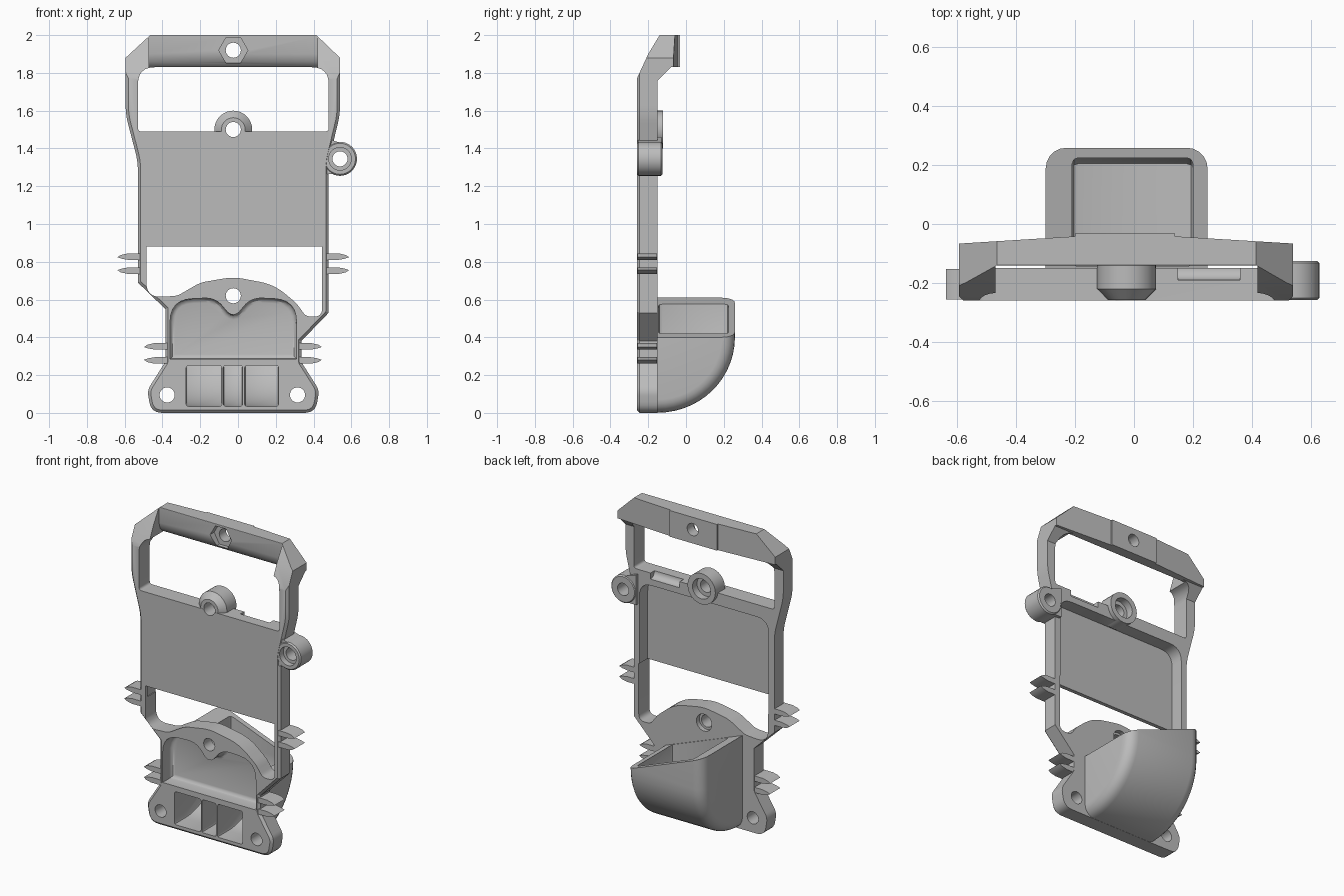
import bpy, bmesh, math
from mathutils import Vector

if "Cube" in bpy.data.objects:
    bpy.data.objects.remove(bpy.data.objects["Cube"])

grey = bpy.data.materials.new("plain grey")
grey.use_nodes = True
grey.diffuse_color = (0.5, 0.5, 0.5, 1)
grey.node_tree.nodes["Principled BSDF"].inputs["Base Color"].default_value = (0.5, 0.5, 0.5, 1)

CX = -0.025                 # centre line of the frame
FRONT, BACK = -0.26, -0.15  # faces of the flat frame


def fillet(corners, steps=6):
    """Round each (u, v, radius) corner of a closed outline."""
    out = []
    for i, (u, v, r) in enumerate(corners):
        p = Vector((u, v))
        if r == 0:
            out.append((u, v))
            continue
        a = Vector(corners[i - 1][:2]) - p
        b = Vector(corners[(i + 1) % len(corners)][:2]) - p
        reach = min(r / math.tan(a.angle(b) / 2), a.length * 0.49, b.length * 0.49)
        s, e = p + a.normalized() * reach, p + b.normalized() * reach
        for k in range(steps + 1):
            t = k / steps
            out.append(tuple(s * (1 - t) ** 2 + p * 2 * t * (1 - t) + e * t * t))
    return out


def prism(name, pts, lo, hi, axis="y", bevel=0, ends=(), segments=1):
    """Extrude an outline along an axis, optionally bevelling its end rims."""
    place = {"x": lambda u, v, d: (d, u, v),
             "y": lambda u, v, d: (u, d, v),
             "z": lambda u, v, d: (u, v, d)}[axis]
    bm = bmesh.new()
    rings = [[bm.verts.new(place(u, v, d)) for u, v in pts] for d in (lo, hi)]
    caps = [bm.faces.new(rings[0][::-1]), bm.faces.new(rings[1])]
    n = len(pts)
    for i in range(n):
        j = (i + 1) % n
        bm.faces.new((rings[0][i], rings[0][j], rings[1][j], rings[1][i]))
    bm.normal_update()
    if bm.calc_volume(signed=True) < 0:
        bmesh.ops.reverse_faces(bm, faces=bm.faces[:])
        bm.normal_update()
    if bevel:
        rims = [e for k in ends for e in caps[k].edges]
        bmesh.ops.bevel(bm, geom=rims, offset=bevel, segments=segments, profile=0.5, affect="EDGES")
    mesh = bpy.data.meshes.new(name)
    bm.to_mesh(mesh)
    bm.free()
    mesh.materials.append(grey)
    ob = bpy.data.objects.new(name, mesh)
    bpy.context.collection.objects.link(ob)
    return ob


def disc(x, z, r, n=32):
    return [(x + r * math.cos(2 * math.pi * i / n), z + r * math.sin(2 * math.pi * i / n)) for i in range(n)]


def volume(mesh):
    bm = bmesh.new()
    bm.from_mesh(mesh)
    result = bm.calc_volume(signed=True)
    bm.free()
    return result


def combine(target, tool, operation="DIFFERENCE"):
    """Boolean that keeps the first solver result with a believable volume."""
    before = volume(target.data)
    for solver in ("MANIFOLD", "EXACT", "FLOAT"):
        mod = target.modifiers.new("combine", "BOOLEAN")
        mod.operation, mod.solver, mod.object = operation, solver, tool
        bpy.context.view_layer.update()
        graph = bpy.context.evaluated_depsgraph_get()
        mesh = bpy.data.meshes.new_from_object(target.evaluated_get(graph))
        target.modifiers.remove(mod)
        after = volume(mesh)
        grown = after > before
        if after > before * 0.25 and abs(after - before) > 1e-7 and grown == (operation == "UNION"):
            target.data = mesh
            break
    bpy.data.objects.remove(tool)


# Frame outline, with the handle bent back by a side profile
frame = prism("frame", fillet([
    (CX - 0.44, 2.0, 0), (CX + 0.44, 2.0, 0), (0.54, 1.88, 0), (0.54, 1.58, 0.4), (0.48, 1.33, 0.4),
    (0.48, 0.53, 0), (0.335, 0.38, 0), (0.335, 0.27, 0.03), (0.43, 0.12, 0.08), (0.41, 0, 0.09),
    (-0.46, 0, 0.09), (-0.48, 0.12, 0.08), (-0.385, 0.27, 0.03), (-0.385, 0.55, 0),
    (-0.53, 0.69, 0), (-0.53, 1.33, 0.4), (-0.595, 1.58, 0.4), (-0.595, 1.88, 0)]),
    FRONT, 0.02, bevel=0.015, ends=(0,))
combine(frame, prism("side", [
    (-0.3, -0.1), (-0.3, 1.683), (-0.2, 1.9), (-0.14, 2.0), (-0.14, 2.1),
    (-0.033, 2.1), (-0.033, 1.83), (-0.08, 1.83), (BACK, 1.76), (BACK, -0.1)],
    -1, 1, "x"), "INTERSECT")


def bowl(r, start, stop, steps=14):
    """Curved underside of the bin as (y, z) points."""
    angles = [start + (stop - start) * k / steps for k in range(steps + 1)]
    return [(BACK + (r + 0.01) * math.cos(a), 0.4 - r * math.sin(a)) for a in angles]


# Collection bin behind the lower frame, with a sloping mouth
half = math.pi / 2
bin_part = prism("bin", [(-0.22, 0.75), (-0.22, 0.001)] + bowl(0.399, half, 0) + [(0.259, 0.75)],
                 -0.3, 0.25, "x", bevel=0.07, ends=(0, 1), segments=5)
combine(bin_part, prism("mouth", [(-0.4, 0.648), (0.35, 0.362), (0.35, 0.9), (-0.4, 0.9)], -0.4, 0.4))
combine(frame, bin_part, "UNION")
combine(frame, prism("cavity", [(-0.145, 0.9), (-0.145, 0.28)] + bowl(0.365, 0.33, 0) + [(0.225, 0.9)],
                     -0.21, 0.2, "x", bevel=0.02, ends=(0, 1), segments=2))

# Handle opening, rounded grip front and tapered grip back
combine(frame, prism("handle_opening", fillet([
    (-0.53, 1.49, 0.02), (0.48, 1.49, 0.02), (0.48, 1.83, 0.09), (-0.53, 1.83, 0.09)]), -0.5, 0.3))
combine(frame, prism("grip_front", [
    (-0.3, 1.7), (-0.085, 1.7), (-0.085, 1.82), (-0.11, 1.838), (-0.13, 1.86),
    (-0.141, 1.9), (-0.141, 2.1), (-0.3, 2.1)], CX - 0.445, CX + 0.445, "x"))
for x0, x1 in ((0.14, 0.6), (-0.2, -0.65)):
    combine(frame, prism("grip_taper", [(x0, -0.042), (x1, -0.07), (x1, 0.1), (x0, 0.1)], 1.7, 2.1, "z"))

# Thin panel recess and lower opening
combine(frame, prism("panel_recess", fillet([
    (-0.49, 0.8, 0), (0.44, 0.8, 0), (0.44, 1.41, 0.09), (-0.49, 1.41, 0.09)]), -0.235, 0.1))
combine(frame, prism("lower_opening", fillet([
    (-0.485, 0.88, 0), (-0.485, 0.61, 0.12), (-0.32, 0.62, 0.1), (-0.2, 0.69, 0.2), (CX, 0.72, 0.3),
    (0.19, 0.68, 0.3), (0.31, 0.58, 0.2), (0.36, 0.51, 0.05), (0.445, 0.51, 0.05), (0.445, 0.88, 0)]),
    -0.5, -0.1))

# Two-lobed front pocket
lobes = [(CX - 0.335, 0.285, 0), (CX - 0.335, 0.6, 0.2), (CX - 0.09, 0.61, 0.12), (CX, 0.49, 0.06),
         (CX + 0.09, 0.61, 0.12), (CX + 0.335, 0.6, 0.2), (CX + 0.335, 0.285, 0)]
combine(frame, prism("front_pocket", fillet(lobes), -0.3, -0.17, bevel=0.025, ends=(1,), segments=3))

# Three bays in the foot, with curved floors
for x0, x1 in ((-0.275, -0.085), (-0.078, 0.025), (0.035, 0.215)):
    combine(frame, prism("bay", [(-0.3, 0.25), (-0.3, 0.035)] + bowl(0.365, half, 0.423),
                         x0, x1, "x", bevel=0.012, ends=(0, 1), segments=2))

# Side boss with its web, and the middle boss with a tapered front
combine(frame, prism("boss_web", [(0.45, 1.265), (0.54, 1.265), (0.54, 1.43), (0.45, 1.46)], -0.255, -0.13), "UNION")
combine(frame, prism("side_boss", disc(0.54, 1.345, 0.09), FRONT + 0.001, -0.125, bevel=0.008, ends=(0, 1)), "UNION")
combine(frame, prism("middle_boss", disc(CX, 1.5, 0.1), FRONT + 0.002, -0.123, bevel=0.037, ends=(0,)), "UNION")
combine(frame, prism("cable_groove", disc(-0.15, 1.49, 0.04), 0.15, 0.36, "x"))

# Screw holes, counterbores and the hexagonal nut seat
for x, z in ((CX, 1.92), (CX, 1.5), (CX, 0.62), (-0.375, 0.095), (0.315, 0.095), (0.54, 1.345)):
    combine(frame, prism("screw_hole", disc(x, z, 0.04), -0.5, 0.0 if z > 0.5 else -0.1))
combine(frame, prism("counterbore", disc(0.54, 1.345, 0.06), -0.4, -0.22))
combine(frame, prism("counterbore", disc(CX, 1.5, 0.065), -0.17, 0))
combine(frame, prism("counterbore", disc(CX, 0.62, 0.055), -0.18, 0))
combine(frame, prism("nut_seat", disc(CX, 1.92, 0.077, 6), -0.4, -0.1))

# Pairs of curved cable fins on both sides
fin = [(-0.02, 0.02), (0.05, 0.02), (0.085, 0.026), (0.108, 0.034), (0.09, 0.046), (0.055, 0.054), (-0.02, 0.054)]
for side, root, z in ((1, 0.48, 0.79), (-1, -0.53, 0.79), (1, 0.335, 0.315), (-1, -0.39, 0.315)):
    for up in (1, -1):
        label = ("left" if side > 0 else "right") + ("_upper" if z > 0.5 else "_lower") + "_fin"
        prism(label, [(root + side * u, z + up * v) for u, v in fin], FRONT + 0.003, BACK - 0.003)

# Smooth curved surfaces, keeping hard edges sharp
bpy.ops.object.select_all(action="DESELECT")
for ob in bpy.context.collection.objects:
    if ob.type == "MESH" and grey.name in ob.data.materials:
        ob.select_set(True)
        bpy.context.view_layer.objects.active = ob
bpy.ops.object.shade_smooth_by_angle(angle=math.radians(30))
